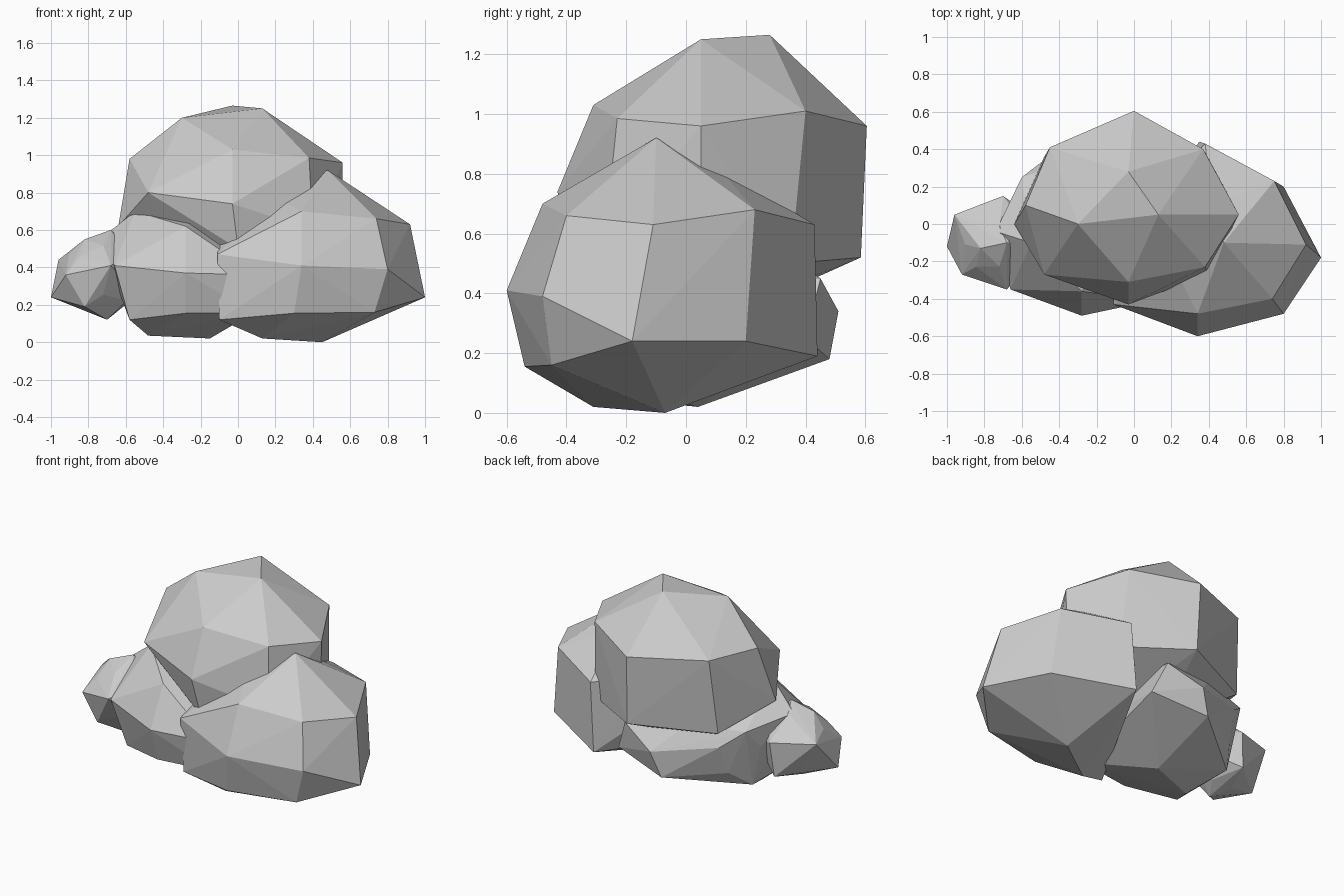
import bpy, bmesh
from math import radians
from mathutils import Vector, Matrix

if "Cube" in bpy.data.objects:
    bpy.data.objects.remove(bpy.data.objects["Cube"])


def unit_directions():
    """Corners of an icosphere plus its face centres: a 60-sided low-poly ball."""
    bm = bmesh.new()
    bmesh.ops.create_icosphere(bm, subdivisions=1, radius=1)
    dirs = [v.co.normalized() for v in bm.verts]
    dirs += [f.calc_center_median().normalized() for f in bm.faces]
    bm.free()
    # put a corner straight up, a face centre towards +y, then lean it back
    top = max(dirs[:12], key=lambda d: d.z)
    near = min(dirs[12:], key=lambda d: (d - top).length)
    side = near.cross(top).normalized()
    frame = Matrix((side, top.cross(side), top))
    lean = Matrix.Rotation(radians(-22), 3, 'X')
    return [lean @ (frame @ d) for d in dirs]


DIRS = unit_directions()


def lump(name, centre, size, pulls, shrink=.8):
    """Stretched ball; pulls move the nearest free corner, the rest sink in."""
    c = Vector(centre)
    pts = [c + Vector((d.x * size[0], d.y * size[1], d.z * size[2])) for d in DIRS]
    free = set(range(len(pts)))
    for p in map(Vector, pulls):
        i = min(free, key=lambda k: (pts[k] - p).length)
        pts[i] = p
        free.remove(i)
    for i in free:
        pts[i] = c + (pts[i] - c) * shrink
    bm = bmesh.new()
    for p in pts:
        bm.verts.new(p)
    bmesh.ops.convex_hull(bm, input=bm.verts[:])
    loose = [v for v in bm.verts if not v.link_faces]
    bmesh.ops.delete(bm, geom=loose, context='VERTS')
    bmesh.ops.recalc_face_normals(bm, faces=bm.faces[:])
    mesh = bpy.data.meshes.new(name)
    bm.to_mesh(mesh)
    bm.free()
    bpy.context.collection.objects.link(bpy.data.objects.new(name, mesh))


# large upper puff at the back
lump("top_puff", (-.04, .09, .75), (.6, .54, .54), [
    (-.03, .28, 1.265), (.13, .05, 1.25), (-.3, 0, 1.2), (-.03, -.31, 1.03),
    (.56, .05, .96), (.37, .4, 1.01), (0, .605, .96), (-.58, .1, .98),
    (-.48, -.27, .8), (-.03, -.43, .74), (.01, .585, .52), (-.45, .41, .98),
    (.38, -.23, .985), (-.48, .36, .5), (.4, .35, .5), (-.64, 0, .62),
    (0, -.38, .5), (.4, -.27, .6), (.55, .05, .55)])

# large right puff
lump("right_puff", (.42, -.08, .45), (.5, .5, .46), [
    (1, -.18, .24), (.92, -.11, .63), (.8, .2, .24), (.75, .23, .68),
    (.8, -.48, .39), (.74, -.4, .66), (.34, -.6, .41), (.48, -.1, .92),
    (.73, -.45, .16), (.34, -.48, .7), (.2, -.2, .77), (.38, .43, .63),
    (.42, .1, .83), (.45, -.07, 0), (-.11, -.43, .47), (-.1, -.41, .12),
    (.3, -.54, .155), (.35, .44, .19), (.13, -.31, .02), (-.1, -.1, .6)])

# middle left puff
lump("left_puff", (-.27, .01, .36), (.49, .5, .37), [
    (-.28, -.49, .37), (-.66, -.35, .41), (-.58, -.3, .12), (-.48, -.1, .035),
    (-.15, .04, .02), (-.55, -.1, .7), (-.1, .51, .34), (-.16, .48, .18),
    (-.6, .25, .5), (-.58, .15, .12), (-.74, -.04, .55), (-.28, -.42, .155),
    (-.28, -.36, .62), (.08, -.37, .155), (.2, .4, .25), (-.2, -.1, .68),
    (.1, -.41, .36), (.12, .45, .45)])

# small puff at the far left
lump("small_puff", (-.72, -.09, .36), (.27, .26, .26), [
    (-1, -.12, .24), (-.92, -.27, .36), (-.96, .05, .44), (-.82, -.13, .55),
    (-.68, -.1, .6), (-.68, -.35, .41), (-.82, -.26, .19), (-.7, -.15, .12),
    (-.7, .15, .42), (-.72, .13, .2)])
